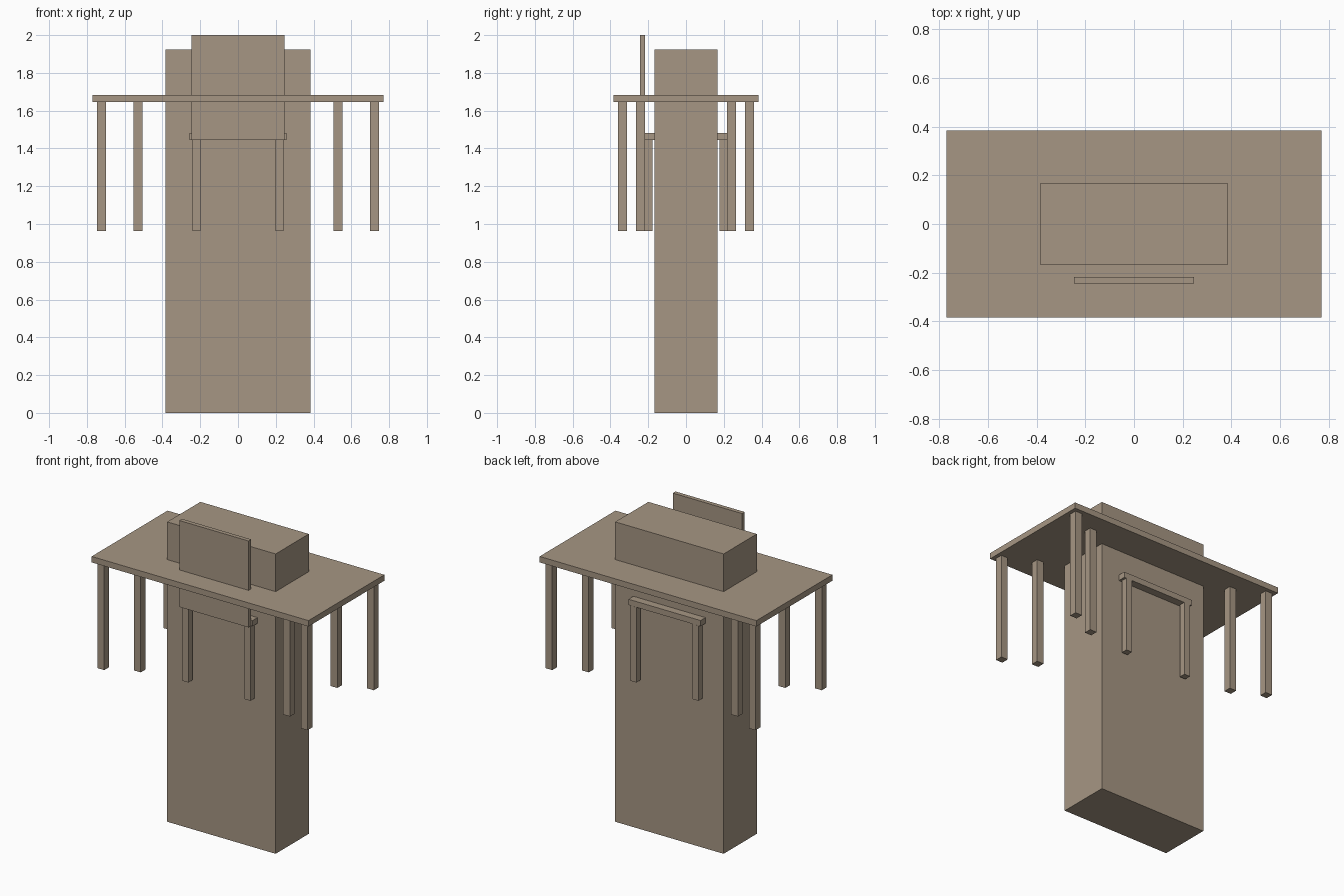
import bpy

if "Cube" in bpy.data.objects:
    bpy.data.objects.remove(bpy.data.objects["Cube"])

taupe = bpy.data.materials.new("taupe")
taupe.diffuse_color = (0.38, 0.305, 0.227, 1)
taupe.use_nodes = True
taupe.node_tree.nodes["Principled BSDF"].inputs["Base Color"].default_value = taupe.diffuse_color


def box(name, x, y, z):
    """Box from (min, max) ranges on each axis."""
    bpy.ops.mesh.primitive_cube_add(
        size=1, location=[(a + b) / 2 for a, b in (x, y, z)])
    ob = bpy.context.object
    ob.name = name
    ob.scale = [b - a for a, b in (x, y, z)]
    bpy.ops.object.transform_apply(location=False, rotation=False, scale=True)
    ob.data.materials.append(taupe)
    return ob


def leg(name, x, y, top, half):
    return box(name, (x - half, x + half), (y - half, y + half), (0.963, top))


# Tall block through the middle
box("central_block", (-0.385, 0.385), (-0.168, 0.168), (0, 1.925))

# Table top
box("table_top", (-0.77, 0.77), (-0.385, 0.385), (1.645, 1.683))

# Seat and backrest
box("seat", (-0.256, 0.256), (-0.218, 0.218), (1.445, 1.482))
box("backrest", (-0.246, 0.246), (-0.244, -0.217), (1.445, 2.0))

# Legs, mirrored to all four corners
for sx in (-1, 1):
    for sy in (-1, 1):
        leg("outer_table_leg", sx * 0.722, sy * 0.336, 1.645, 0.024)
        leg("inner_table_leg", sx * 0.530, sy * 0.240, 1.645, 0.024)
        leg("seat_leg", sx * 0.220, sy * 0.198, 1.445, 0.021)
